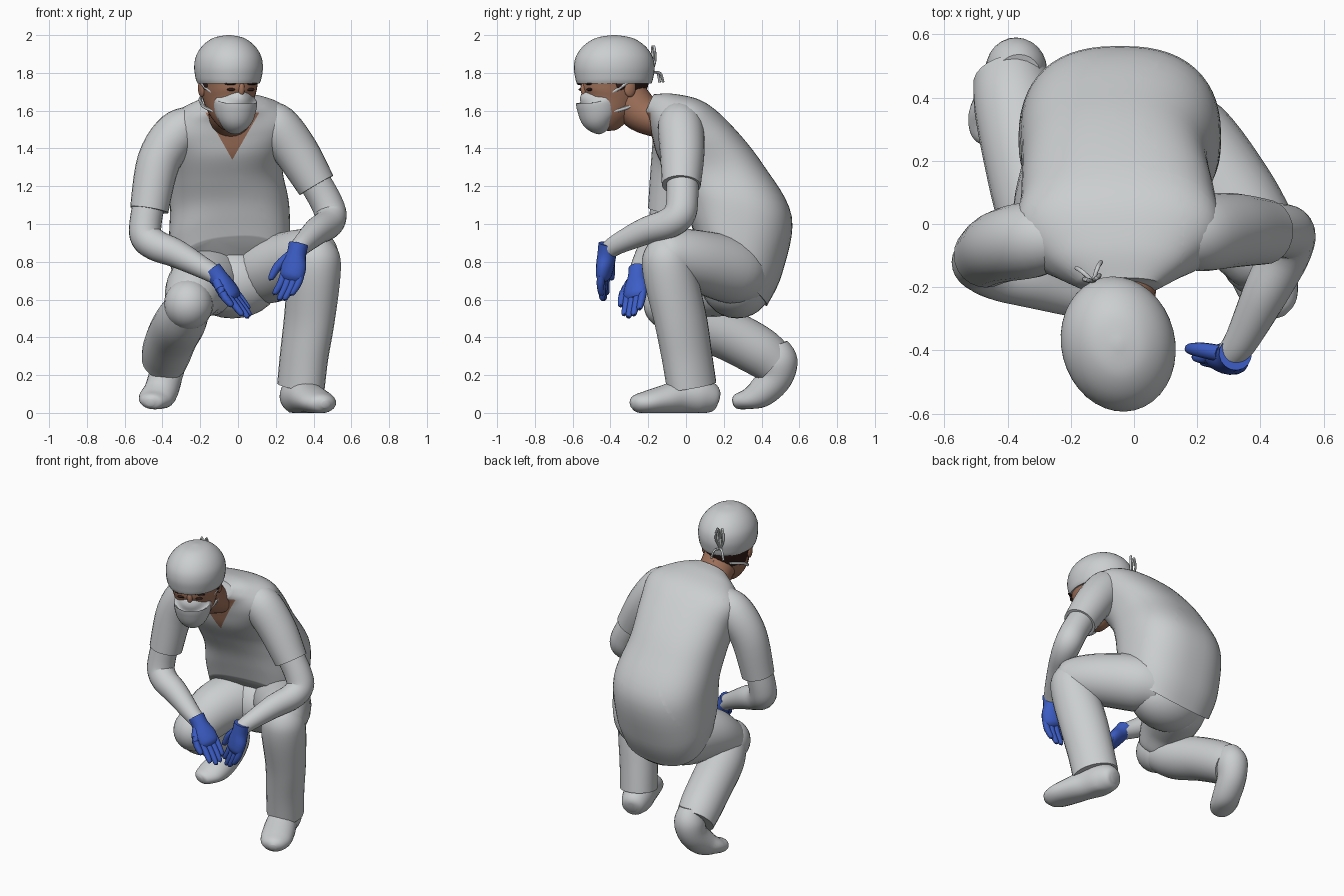
import bpy, bmesh, math
from mathutils import Vector, Matrix

def mat(name, c):
    m = bpy.data.materials.new(name)
    m.diffuse_color = (*c, 1)
    return m

CLOTH = mat("pale grey cloth", (0.60, 0.62, 0.63))
GLOVE = mat("blue glove", (0.045, 0.11, 0.56))
SKIN = mat("brown skin", (0.36, 0.17, 0.105))
HAIR = mat("dark hair", (0.03, 0.012, 0.01))

def spline(pts, n=6):
    """Catmull-Rom interpolation of tuples of any length."""
    out, last = [], len(pts) - 1
    for i in range(last):
        p = [Vector(pts[min(max(i + k, 0), last)]) for k in (-1, 0, 1, 2)]
        for j in range(n):
            t = j / n
            out.append(0.5 * (2 * p[1] + (p[2] - p[0]) * t
                       + (2 * p[0] - 5 * p[1] + 4 * p[2] - p[3]) * t * t
                       + (3 * p[1] - p[0] - 3 * p[2] + p[3]) * t ** 3))
    return out + [Vector(pts[-1])]

def skin_rings(bm, rings):
    vs = [[bm.verts.new(p) for p in r] for r in rings]
    n = len(vs[0])
    for a, b in zip(vs, vs[1:]):
        for i in range(n):
            bm.faces.new((a[i], a[(i + 1) % n], b[(i + 1) % n], b[i]))
    bm.faces.new(vs[0][::-1])
    bm.faces.new(vs[-1])

def finish(name, bm, mats, M=None, rule=None):
    bmesh.ops.recalc_face_normals(bm, faces=bm.faces)
    if rule:
        for f in bm.faces:
            f.material_index = rule(f.calc_center_median())
    if M:
        bm.transform(M)
    me = bpy.data.meshes.new(name)
    bm.to_mesh(me)
    bm.free()
    for m in mats:
        me.materials.append(m)
    ob = bpy.data.objects.new(name, me)
    bpy.context.collection.objects.link(ob)

def add_tube(bm, pts, side, sides=24, n=5):
    """Tube through (x, y, z, radius along side, other radius)."""
    P = spline([p if len(p) == 5 else (*p, p[3]) for p in pts], n)
    rings = []
    for i, p in enumerate(P):
        c = Vector(p[:3])
        t = (Vector(P[min(i + 1, len(P) - 1)][:3]) - Vector(P[max(i - 1, 0)][:3])).normalized()
        u = Vector(side)
        u = (u - t * u.dot(t)).normalized()
        v = t.cross(u)
        a = [2 * math.pi * k / sides for k in range(sides)]
        rings.append([c + u * p[3] * math.cos(k) + v * p[4] * math.sin(k) for k in a])
    skin_rings(bm, rings)

def tube(name, pts, m, side=(1, 0, 0), M=None, sides=24, floor=False):
    bm = bmesh.new()
    add_tube(bm, pts, side, sides)
    if floor:
        for v in bm.verts:
            v.co.z = max(v.co.z, 0)
    finish(name, bm, [m], M)

def ball(name, c, r, m, M=None):
    bm = bmesh.new()
    bmesh.ops.create_uvsphere(bm, u_segments=24, v_segments=14, radius=1)
    bm.transform(Matrix.Translation(c) @ Matrix.Diagonal((*r, 1)))
    finish(name, bm, [m], M)

# Shirt: tilted sections (centre x, half width, front y, front z, back y, back z)
SECT = [(-.04, .30, .05, .93, .43, .57), (-.045, .32, .02, 1.02, .51, .74),
        (-.045, .315, -.02, 1.13, .56, 1.04), (-.06, .295, -.08, 1.24, .41, 1.31),
        (-.05, .31, -.15, 1.36, .25, 1.51), (-.05, .32, -.18, 1.46, .10, 1.64),
        (-.05, .22, -.20, 1.54, -.06, 1.685), (-.045, .13, -.22, 1.57, -.17, 1.685)]
rings = []
for cx, hw, fy, fz, by, bz in spline(SECT, 6):
    ring = []
    for k in range(56):
        c, s = math.cos(k * math.pi / 28), math.sin(k * math.pi / 28)
        c, s = [math.copysign(abs(q) ** 0.82, q) for q in (c, s)]
        w = (s + 1) / 2
        ring.append((cx + hw * c, fy + (by - fy) * w, fz + (bz - fz) * w + 0.08 * hw * c))
    rings.append(ring)
bm = bmesh.new()
skin_rings(bm, rings)
for co, no in (((-.03, 0, 1.34), (1, 0, .57)), ((-.03, 0, 1.34), (1, 0, -.57)), ((0, 0, 1.59), (0, 0, 1))):
    bmesh.ops.bisect_plane(bm, geom=bm.verts[:] + bm.edges[:] + bm.faces[:], plane_co=co, plane_no=no)
finish("shirt", bm, [CLOTH, SKIN], rule=lambda c: int(
    c.y < -.1 and c.z < 1.59 and abs(c.x + .03) < .57 * (c.z - 1.34)))

# Sleeves and forearms
tube("left_sleeve", [(.12, -.04, 1.56, .09), (.2, -.03, 1.52, .12), (.31, -.02, 1.38, .118),
                     (.415, -.025, 1.205, .103)], CLOTH, (0, 1, 0))
tube("left_forearm", [(.39, -.02, 1.25, .085), (.46, -.02, 1.13, .085), (.49, -.035, 1.05, .085),
                      (.475, -.1, 1.0, .08), (.415, -.22, .96, .072), (.345, -.36, .895, .055),
                      (.31, -.41, .86, .048)], CLOTH, (.9, .4, .3))
tube("right_sleeve", [(-.22, -.05, 1.54, .09), (-.32, -.05, 1.48, .12), (-.42, -.07, 1.33, .115),
                      (-.47, -.1, 1.075, .102)], CLOTH, (0, 1, 0))
tube("right_forearm", [(-.47, -.1, 1.12, .085), (-.49, -.115, 1.0, .085), (-.485, -.13, .93, .085),
                       (-.43, -.16, .885, .082), (-.33, -.19, .845, .075), (-.18, -.24, .765, .056),
                       (-.11, -.255, .725, .048)], CLOTH, (0, 1, 0))

# Gloved hands: flattened palm, four fingers and a thumb
def hand(name, wrist, direction, side, bend, thumb):
    w, d = Vector(wrist), Vector(direction).normalized()
    s = Vector(side)
    s = (s - d * s.dot(d)).normalized()
    b = Vector(bend)
    bm = bmesh.new()
    add_tube(bm, [(*(w - d * .03), .053, .053), (*(w + d * .03), .052, .05),
                  (*(w + d * .09), .068, .046), (*(w + d * .145), .065, .038),
                  (*(w + d * .17), .045, .02)], s, 16, 4)
    for i, ln in enumerate((.105, .13, .125, .095)):
        k = w + d * .135 + s * thumb * (.046 - .031 * i)
        e = k + d * ln + b * .045
        add_tube(bm, [(*k, .021), (*(k + d * ln * .5 + b * .01), .02), (*e, .015),
                      (*(e + d * .008), .004)], s, 10, 3)
    k = w + d * .04 + s * thumb * .035
    add_tube(bm, [(*k, .027), (*(k + d * .06 + s * thumb * .035 + b * .03), .024),
                  (*(k + d * .12 + s * thumb * .035 + b * .07), .016),
                  (*(k + d * .13 + s * thumb * .035 + b * .07), .004)], b, 10, 3)
    finish(name, bm, [GLOVE])

hand("left_glove", (.315, -.415, .865), (-.2, -.14, -.95), (1, -.3, 0), (-.6, .3, -.1), -1)
hand("right_glove", (-.12, -.255, .735), (.62, -.1, -.77), (.35, .8, .3), (.2, -.2, -.3), -1)

# Trousers
ball("trouser_seat", (-.03, .27, .69), (.25, .19, .19), CLOTH)
tube("left_thigh", [(.06, .34, .70, .13), (.15, .25, .75, .175), (.29, .08, .80, .165),
                    (.385, -.06, .83, .145), (.43, -.14, .825, .115), (.455, -.185, .82, .05)], CLOTH, (0, 0, 1))
tube("left_trouser_leg", [(.42, -.11, .93, .06, .06), (.415, -.105, .86, .12, .12), (.405, -.09, .75, .142, .138),
                          (.378, -.03, .5, .148, .125), (.35, .005, .3, .143, .118),
                          (.333, .03, .14, .142, .115)], CLOTH, (.62, -.78, 0))
ball("right_knee", (-.262, -.085, .575), (.13, .14, .135), CLOTH)
tube("right_thigh", [(-.1, .36, .70, .13), (-.14, .26, .70, .18), (-.21, .08, .67, .168),
                     (-.25, -.04, .605, .142), (-.262, -.085, .575, .12)], CLOTH, (0, 0, 1))
tube("right_trouser_leg", [(-.262, -.085, .565, .115), (-.3, .04, .49, .135),
                           (-.345, .23, .41, .135), (-.375, .38, .33, .132), (-.39, .46, .27, .12)],
     CLOTH, (1, .2, 0))

# Shoes
tube("left_shoe", [(.29, .17, .07, .03, .03), (.295, .15, .075, .07, .07), (.315, .07, .09, .095, .1),
                   (.35, -.03, .085, .095, .09), (.39, -.12, .07, .1, .075), (.43, -.21, .055, .095, .06),
                   (.455, -.265, .05, .065, .045), (.465, -.29, .045, .02, .02)], CLOTH, (1, .4, 0), floor=True)
tube("right_shoe", [(-.365, .47, .36, .07, .07), (-.37, .49, .28, .095, .1), (-.385, .475, .19, .09, .09),
                    (-.41, .40, .11, .09, .08), (-.44, .33, .075, .088, .055),
                    (-.46, .27, .06, .06, .04), (-.465, .25, .055, .02, .02)], CLOTH, (1, .25, 0), floor=True)

# Neck
tube("neck", [(-.04, -.09, 1.53, .10, .08), (-.04, -.16, 1.55, .11, .09), (-.045, -.25, 1.60, .112, .105),
              (-.05, -.33, 1.70, .11, .11)], SKIN)

# Head parts are built facing -y and then turned; the cap sits a little less turned
C = Matrix.Translation((-.05, -.38, 0)) @ Matrix.Rotation(math.radians(14), 4, 'Z')
H = Matrix.Translation((-.05, -.38, 0)) @ Matrix.Rotation(math.radians(23), 4, 'Z')
bm = bmesh.new()
add_tube(bm, [(0, -.06, 1.50, .03, .03), (0, -.055, 1.52, .065, .075), (0, -.04, 1.58, .105, .12),
              (0, -.015, 1.66, .13, .165), (0, -.005, 1.72, .145, .18), (0, 0, 1.78, .155, .19),
              (0, 0, 1.86, .14, .17)], (1, 0, 0), 32, 6)
finish("head", bm, [SKIN, HAIR], H, lambda p: int(p.y > .04 and p.z > 1.655))
for s in (-1, 1):
    n = "left" if s > 0 else "right"
    ball(n + "_ear", (s * .142, .03, 1.72), (.016, .033, .048), SKIN, H)
    ball(n + "_eye", (s * .055, -.166, 1.712), (.024, .012, .008), HAIR, H)
    ball(n + "_eyebrow", (s * .06, -.172, 1.742), (.036, .010, .006), HAIR, H)
    ball(n + "_sideburn", (s * .142, -.02, 1.745), (.012, .03, .035), HAIR, H)
    tube(n + "_upper_strap", [(s * .10, -.09, 1.68, .009), (s * .142, -.03, 1.72, .009),
                              (s * .158, .04, 1.775, .009)], CLOTH, (0, 0, 1), H, 8)
    tube(n + "_lower_strap", [(s * .09, -.07, 1.59, .009), (s * .128, .03, 1.62, .009),
                              (s * .115, .11, 1.665, .009), (s * .05, .175, 1.69, .009)], CLOTH, (0, 0, 1), H, 8)
    # cap ties
    tube(n + "_tie_loop", [(-.03, .21, 1.80, .007), (-.03 + s * .025, .225, 1.87, .007),
                           (-.03 + s * .015, .22, 1.94, .007), (-.03 + s * .005, .215, 1.88, .007),
                           (-.03, .21, 1.80, .007)], CLOTH, (.3, 1, 0), C, 8)
    tube(n + "_tie_end", [(-.03, .21, 1.80, .007), (-.03 + s * .025, .25, 1.80, .007),
                          (-.03 + s * .04, .265, 1.75, .007)], CLOTH, (.3, 1, 0), C, 8)

# Nose bridge and face mask
ball("nose", (0, -.172, 1.715), (.018, .02, .04), SKIN, H)
tube("face_mask", [(0, -.055, 1.495, .03, .025), (0, -.065, 1.51, .06, .06), (0, -.085, 1.56, .098, .10),
                   (0, -.09, 1.62, .114, .118), (0, -.095, 1.665, .11, .118),
                   (0, -.125, 1.70, .07, .085), (0, -.14, 1.72, .03, .06)], CLOTH, M=H)

# Surgical cap
tube("cap", [(0, 0, 1.745, .162, .20), (0, 0, 1.77, .172, .208), (0, 0, 1.83, .18, .216),
             (0, 0, 1.89, .17, .203), (0, 0, 1.945, .135, .162), (0, 0, 1.985, .08, .097),
             (0, 0, 2.0, .01, .012)], CLOTH, M=C, sides=36)

# Smooth shading with sharp hems
bpy.ops.object.select_all(action='SELECT')
bpy.context.view_layer.objects.active = bpy.data.objects["shirt"]
bpy.ops.object.shade_smooth_by_angle(angle=math.radians(45))
